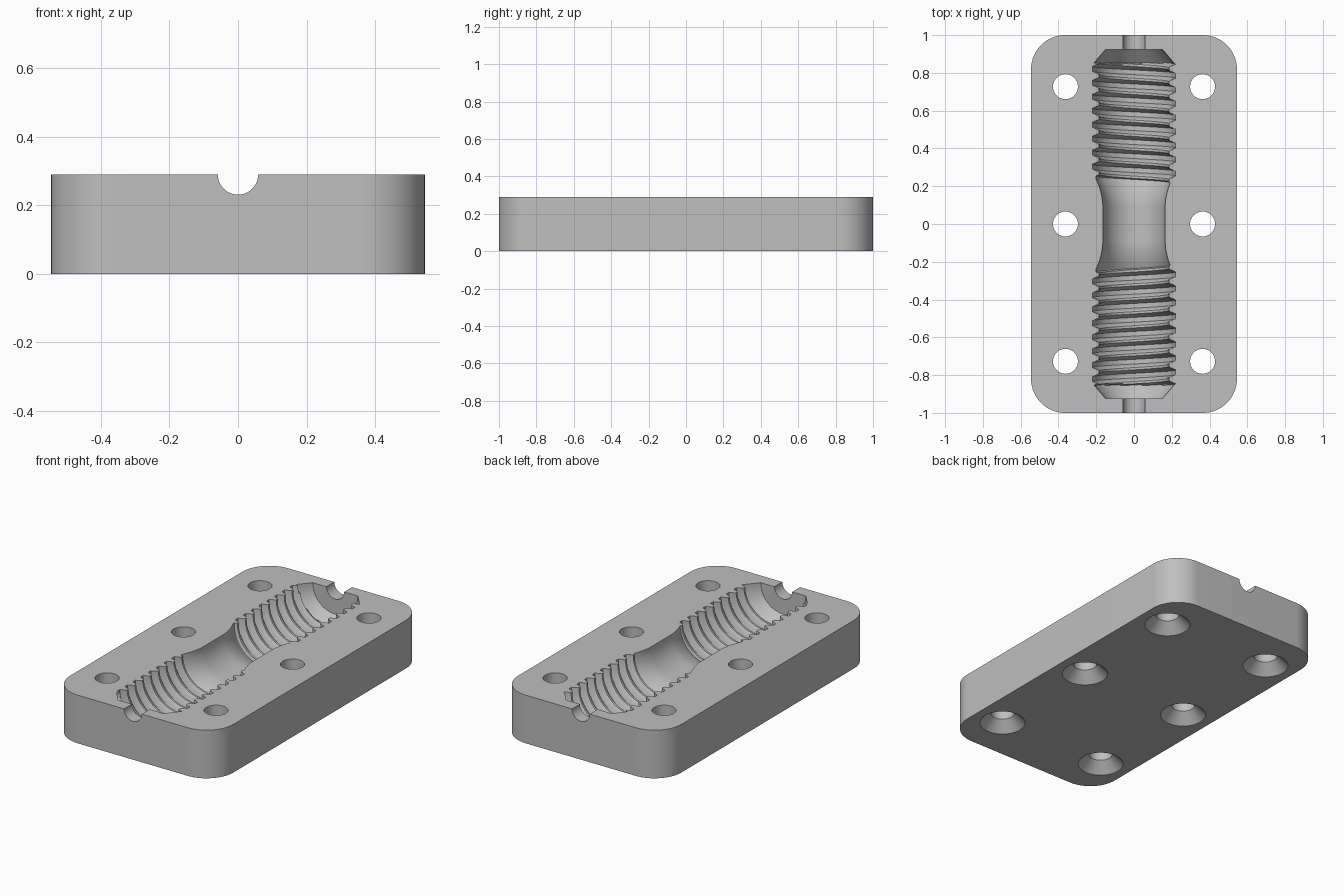
import bpy, bmesh, math

if "Cube" in bpy.data.objects:
    bpy.data.objects.remove(bpy.data.objects["Cube"], do_unlink=True)

WIDTH, LENGTH, HEIGHT = 1.09, 2.0, 0.29
PITCH, THREAD_START, CAVITY_END = 0.074, 0.285, 0.925

grey = bpy.data.materials.new("grey")
grey.use_nodes = True
grey.diffuse_color = (0.52, 0.52, 0.52, 1)
grey.node_tree.nodes["Principled BSDF"].inputs["Base Color"].default_value = (0.52, 0.52, 0.52, 1)


def to_object(name, bm):
    bmesh.ops.recalc_face_normals(bm, faces=bm.faces[:])
    mesh = bpy.data.meshes.new(name)
    bm.to_mesh(mesh)
    bm.free()
    mesh.materials.append(grey)
    obj = bpy.data.objects.new(name, mesh)
    bpy.context.collection.objects.link(obj)
    return obj


def loft(bm, rings):
    """Skin a list of closed rings and cap both ends."""
    rows = [[bm.verts.new(p) for p in ring] for ring in rings]
    n = len(rows[0])
    for a, b in zip(rows, rows[1:]):
        for i in range(n):
            j = (i + 1) % n
            bm.faces.new((a[i], a[j], b[j], b[i]))
    bm.faces.new(rows[0])
    bm.faces.new(rows[-1])


def clamp(v):
    return max(0.0, min(1.0, v))


def cavity_radius(y, lead):
    """Radius of the moulded spindle at distance y from the middle."""
    if y > 0.85:                                   # tapered end
        return 0.15 + (CAVITY_END - y) * 0.85
    if y < 0.24 + lead:                            # flared waist
        return 0.165 + 0.037 * clamp((y - 0.09) / 0.15) ** 2
    phase = (y - THREAD_START - lead) / PITCH      # helical thread
    p = abs(phase - round(phase))
    return 0.185 + 0.036 * clamp((0.37 - p) / 0.2)


def cavity_ring(y0):
    """Half-round trough section, with walls rising past the top face."""
    ring, steps = [], 40
    side = -1 if y0 < 0 else 1
    base = abs(y0)
    fade = clamp((base - 0.12) / 0.08) * clamp((CAVITY_END - base) / 0.06)
    for i in range(steps + 1):
        t = i / steps
        angle = math.pi * (1 + t)
        lead = PITCH * (0.5 - t) / 2
        y = base + lead * fade
        r = cavity_radius(y, lead)
        x, z = r * math.cos(angle), HEIGHT + r * math.sin(angle)
        if i == 0:
            ring.append((x, side * y, HEIGHT + 0.1))
        ring.append((x, side * y, z))
        if i == steps:
            ring.append((x, side * y, HEIGHT + 0.1))
    return ring


# Rounded block
bm = bmesh.new()
bmesh.ops.create_cube(bm, size=1)
for v in bm.verts:
    v.co = (v.co.x * WIDTH, v.co.y * LENGTH, (v.co.z + 0.5) * HEIGHT)
uprights = [e for e in bm.edges if abs(e.verts[0].co.z - e.verts[1].co.z) > 0.1]
bmesh.ops.bevel(bm, geom=uprights, offset=0.18, segments=16, profile=0.5, affect='EDGES')
block = to_object("mould_half", bm)

# Threaded spindle cavity
step = PITCH / 12
half = [THREAD_START + k * step for k in range(-46, 103)]
half = [y for y in half if 0.002 < y < CAVITY_END - 0.002] + [CAVITY_END]
stations = [-y for y in reversed(half)] + half
bm = bmesh.new()
loft(bm, [cavity_ring(y) for y in stations])
cavity = to_object("cavity_cutter", bm)


def circle(radius, z, x, y, count=40):
    return [(x + radius * math.cos(math.tau * i / count),
             y + radius * math.sin(math.tau * i / count), z) for i in range(count)]


# Countersunk screw holes
bm = bmesh.new()
for x in (-0.363, 0.363):
    for y in (-0.727, 0, 0.727):
        profile = ((0.138, -0.01), (0.066, 0.062), (0.066, HEIGHT + 0.1))
        loft(bm, [circle(r, z, x, y) for r, z in profile])
holes = to_object("screw_hole_cutter", bm)

# Round channel through both ends
bm = bmesh.new()
loft(bm, [[(px, y, HEIGHT + pz) for px, pz, _ in circle(0.059, 0, 0, 0)] for y in (-1.1, 1.1)])
channel = to_object("channel_cutter", bm)

# Carve the block
bpy.ops.object.select_all(action='DESELECT')
bpy.context.view_layer.objects.active = block
block.select_set(True)
for cutter in (holes, channel, cavity):
    mod = block.modifiers.new("cut", 'BOOLEAN')
    mod.operation = 'DIFFERENCE'
    mod.solver = 'EXACT'
    mod.object = cutter
    bpy.ops.object.modifier_apply(modifier=mod.name)
    bpy.data.objects.remove(cutter, do_unlink=True)
bpy.ops.object.shade_smooth_by_angle(angle=math.radians(25))
